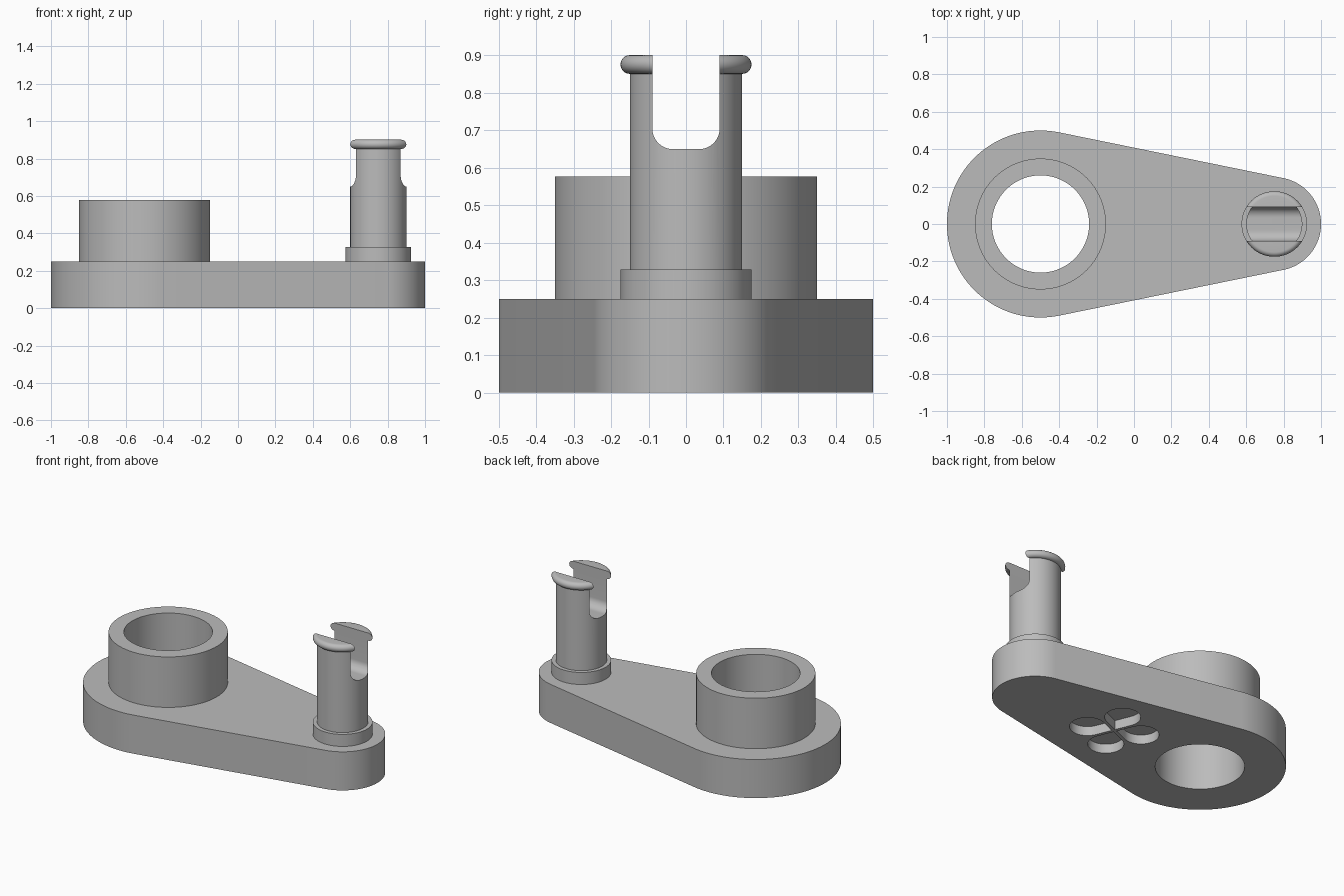
import bpy, bmesh, math
from mathutils import Matrix, Vector

cube = bpy.data.objects.get("Cube")
if cube:
    bpy.data.objects.remove(cube, do_unlink=True)

grey = bpy.data.materials.new("plain grey")
grey.use_nodes = True
grey.diffuse_color = (0.5, 0.5, 0.5, 1)
grey.node_tree.nodes["Principled BSDF"].inputs["Base Color"].default_value = (0.5, 0.5, 0.5, 1)

BIG_X, PEG_X, PLATE_TOP = -0.5, 0.75, 0.25
BORE_R = 0.26


def finish(name, bm):
    bmesh.ops.remove_doubles(bm, verts=bm.verts, dist=1e-5)
    bmesh.ops.recalc_face_normals(bm, faces=bm.faces)
    mesh = bpy.data.meshes.new(name)
    bm.to_mesh(mesh)
    bm.free()
    mesh.materials.append(grey)
    obj = bpy.data.objects.new(name, mesh)
    bpy.context.collection.objects.link(obj)
    return obj


def arc(cx, cy, r, start, end, steps):
    angles = [math.radians(start + (end - start) * i / steps) for i in range(steps + 1)]
    return [(cx + r * math.cos(a), cy + r * math.sin(a)) for a in angles]


def prism(name, outline, z0, z1, matrix=Matrix()):
    """Extrude a flat outline from z0 to z1, then place it."""
    bm = bmesh.new()
    face = bm.faces.new([bm.verts.new((x, y, z0)) for x, y in outline])
    top = bmesh.ops.extrude_face_region(bm, geom=[face])["geom"]
    bmesh.ops.translate(bm, vec=(0, 0, z1 - z0),
                        verts=[v for v in top if isinstance(v, bmesh.types.BMVert)])
    bm.transform(matrix)
    return finish(name, bm)


def lathe(name, profile, x, closed=False, steps=96):
    """Spin a (radius, height) profile around a vertical axis."""
    bm = bmesh.new()
    verts = [bm.verts.new((r, 0, z)) for r, z in profile]
    pairs = list(zip(verts, verts[1:])) + ([(verts[-1], verts[0])] if closed else [])
    edges = [bm.edges.new(p) for p in pairs]
    bmesh.ops.spin(bm, geom=verts + edges, cent=(0, 0, 0), axis=(0, 0, 1),
                   angle=math.tau, steps=steps, use_duplicate=False)
    bm.transform(Matrix.Translation((x, 0, 0)))
    return finish(name, bm)


def select_only(obj):
    bpy.ops.object.select_all(action="DESELECT")
    obj.select_set(True)
    bpy.context.view_layer.objects.active = obj


def cut(obj, cutter):
    cutter.hide_render = True
    select_only(obj)
    mod = obj.modifiers.new("cut", "BOOLEAN")
    mod.operation, mod.solver, mod.object = "DIFFERENCE", "EXACT", cutter
    bpy.ops.object.modifier_apply(modifier=mod.name)
    bpy.data.objects.remove(cutter, do_unlink=True)


# Tapered arm plate: two round ends joined by tangent sides
tangent = math.degrees(math.acos((0.5 - 0.25) / (PEG_X - BIG_X)))
outline = (arc(BIG_X, 0, 0.5, tangent, 360 - tangent, 72)
           + arc(PEG_X, 0, 0.25, -tangent, tangent, 48))
plate = prism("arm_plate", outline, 0, PLATE_TOP)

# Bore through the wide end
cut(plate, prism("bore_cutter", arc(BIG_X, 0, BORE_R, 0, 360, 96)[:-1], -0.1, 0.4))

# Four teardrop pockets in the underside
PETAL_R, PETAL_D = 0.105, 0.163
petal = [(PETAL_D - PETAL_R * math.sqrt(2), 0)] + arc(PETAL_D, 0, PETAL_R, -135, 135, 32)
for i in range(4):
    place = Matrix.Translation((0.15, 0, 0)) @ Matrix.Rotation(math.radians(90 * i - 22.5), 4, "Z")
    cut(plate, prism("pocket_cutter", petal, -0.1, 0.06, place))

# Hollow boss around the bore
boss = lathe("bore_boss", [(0.35, PLATE_TOP), (0.35, 0.577), (BORE_R, 0.577), (BORE_R, PLATE_TOP)],
             BIG_X, closed=True)

# Snap peg with collar and rounded lip
lip = arc(0.15, 0.876, 0.025, -90, 90, 12)
peg = lathe("snap_peg", [(0, PLATE_TOP), (0.175, PLATE_TOP), (0.175, 0.328), (0.15, 0.328)]
            + lip + [(0, 0.901)], PEG_X)

# Slot with rounded floor corners, splitting the peg top
HALF, FLOOR, ROUND = 0.09, 0.65, 0.055
slot = (arc(-HALF + ROUND, FLOOR + ROUND, ROUND, 180, 270, 10)
        + arc(HALF - ROUND, FLOOR + ROUND, ROUND, 270, 360, 10)
        + [(HALF, 1.1), (-HALF, 1.1)])
along_x = Matrix(((0, 0, 1, 0), (1, 0, 0, 0), (0, 1, 0, 0), (0, 0, 0, 1)))
cut(peg, prism("slot_cutter", slot, 0.4, 1.1, along_x))

for obj in (plate, boss, peg):
    select_only(obj)
    bpy.ops.object.shade_smooth_by_angle(angle=math.radians(30))
